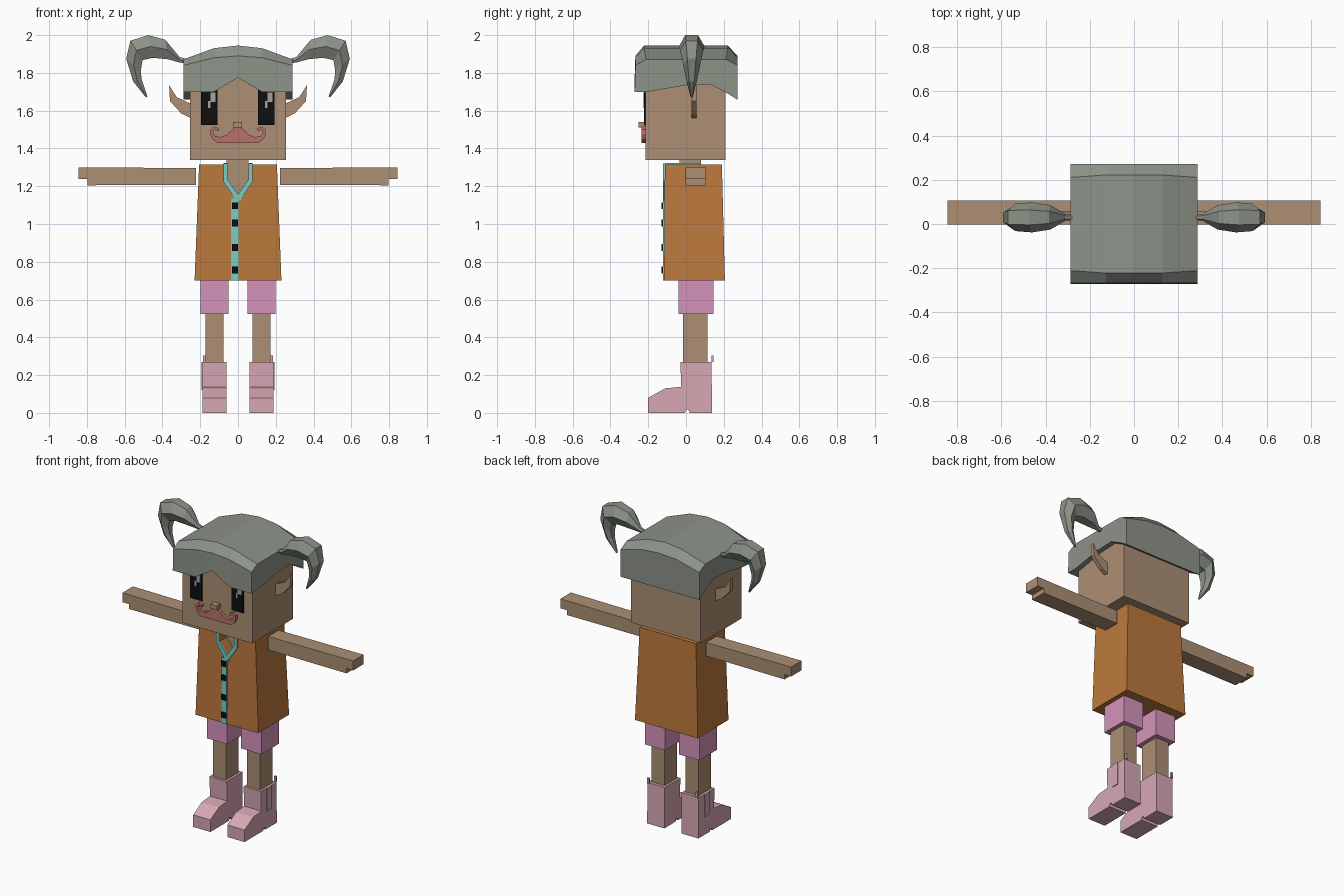
import bpy, bmesh
from mathutils import Vector

cube = bpy.data.objects.get("Cube")
if cube:
    bpy.data.objects.remove(cube, do_unlink=True)


def material(name, *rgb):
    """Flat material from 0-255 display values."""
    lin = [((c / 255 + 0.055) / 1.055) ** 2.4 for c in rgb] + [1]
    m = bpy.data.materials.new(name)
    m.use_nodes = True
    m.diffuse_color = lin
    m.node_tree.nodes["Principled BSDF"].inputs["Base Color"].default_value = lin
    return m


SKIN = material("skin", 172, 143, 117)
HAIR = material("grey hair", 141, 147, 137)
SHIRT = material("orange cloth", 188, 121, 60)
TEAL = material("teal trim", 121, 206, 197)
SHORTS = material("pink cloth", 213, 147, 187)
BOOT = material("rose leather", 215, 168, 180)
BLACK = material("black", 14, 14, 14)
GLINT = material("eye glint", 165, 165, 162)
LIP = material("red moustache", 184, 113, 105)


def loft(name, rings, mat):
    """Skin a list of equal-length point rings and cap both ends."""
    bm = bmesh.new()
    rows = [[bm.verts.new(p) for p in ring] for ring in rings]
    n = len(rows[0])
    for a, b in zip(rows, rows[1:]):
        for i in range(n):
            j = (i + 1) % n
            bm.faces.new((a[i], a[j], b[j], b[i]))
    bm.faces.new(rows[0][::-1])
    bm.faces.new(rows[-1])
    bmesh.ops.recalc_face_normals(bm, faces=bm.faces)
    mesh = bpy.data.meshes.new(name)
    bm.to_mesh(mesh)
    bm.free()
    mesh.materials.append(mat)
    obj = bpy.data.objects.new(name, mesh)
    bpy.context.collection.objects.link(obj)
    return obj


def prism_x(name, pts, x0, x1, mat):
    return loft(name, [[(x, y, z) for y, z in pts] for x in (x0, x1)], mat)


def prism_y(name, pts, y0, y1, mat):
    return loft(name, [[(x, y, z) for x, z in pts] for y in (y0, y1)], mat)


def rect(x0, x1, y0, y1, z):
    return [(x0, y0, z), (x1, y0, z), (x1, y1, z), (x0, y1, z)]


def box(name, x0, x1, y0, y1, z0, z1, mat):
    return loft(name, [rect(x0, x1, y0, y1, z) for z in (z0, z1)], mat)


def flip(pts, s):
    return [(s * x, z) for x, z in pts]


# Head, neck and nose
box("head", -.255, .255, -.215, .21, 1.34, 1.8, SKIN)
box("neck", -.06, .056, -.035, .08, 1.1, 1.36, SKIN)
box("nose", -.027, .022, -.252, -.21, 1.512, 1.54, SKIN)

# Shirt with an open V neck
shirt = loft("shirt", [rect(-.23, .23, -.116, .206, .7),
                       rect(-.206, .206, -.112, .19, 1.315)], SHIRT)
v_neck = [(-.056, 1.34), (-.056, 1.23), (0, 1.15), (.056, 1.23), (.056, 1.34)]
cutter = prism_y("neck_cutter", v_neck, -.2, -.034, SHIRT)
cutter.hide_render = True
mod = shirt.modifiers.new("neck opening", "BOOLEAN")
mod.operation = "DIFFERENCE"
mod.object = cutter
bpy.context.view_layer.objects.active = shirt
bpy.ops.object.modifier_apply(modifier=mod.name)
bpy.data.objects.remove(cutter, do_unlink=True)

# Collar, placket and buttons
collar = [(.055, 1.32), (.078, 1.32), (.078, 1.225), (.01, 1.125),
          (-.02, 1.125), (-.005, 1.15), (.055, 1.235)]
for side, s in (("left", 1), ("right", -1)):
    prism_y(side + "_collar", flip(collar, s), -.121, -.109 + s * .001, TEAL)
    box(side + "_collar_band", s * .057, s * .078, -.11, .08, 1.312, 1.322, TEAL)
box("placket", -.037, .002, -.121, -.11, .7, 1.135, TEAL)
for z in (.757, .875, 1.005, 1.097):
    box("button", -.033, -.001, -.129, -.12, z - .018, z + .018, BLACK)

# Eyes with glints
for side, x in (("left", .15), ("right", -.152)):
    box(side + "_eye", x - .043, x + .043, -.223, -.214, 1.525, 1.71, BLACK)
    box(side + "_glint", x + .006, x + .033, -.226, -.222, 1.645, 1.695, GLINT)
    box(side + "_small_glint", x - .008, x + .006, -.226, -.222, 1.615, 1.65, GLINT)

# Curled moustache
curl = [(0, 1.515), (.02, 1.508), (.06, 1.472), (.09, 1.46), (.12, 1.465),
        (.132, 1.482), (.125, 1.5), (.105, 1.49), (.1, 1.505), (.125, 1.517),
        (.145, 1.5), (.147, 1.475), (.135, 1.45), (.11, 1.43), (0, 1.43)]

# Ear outline
ear = [(.25, 1.56), (.3, 1.585), (.36, 1.65), (.365, 1.735), (.325, 1.672), (.25, 1.637)]

# Boot side profile with heel notch
boot = [(-.2, 0), (-.2, .08), (-.11, .13), (-.025, .138), (-.03, .27), (.135, .27),
        (.138, 0), (.02, 0), (.012, .018), (0, .018), (-.005, 0)]

# Pigtail: outer edge, inner edge (x, z) and half width along y
tail = [((.27, 1.872), (.27, 1.85), .012), ((.31, 1.885), (.31, 1.855), .015),
        ((.385, 1.975), (.37, 1.872), .055), ((.475, 2), (.45, 1.88), .068),
        ((.57, 1.97), (.505, 1.868), .062), ((.592, 1.875), (.515, 1.81), .045),
        ((.555, 1.755), (.51, 1.765), .028), ((.488, 1.67), (.48, 1.675), .006)]


def tail_ring(outer, inner, w, s):
    mid = (Vector(outer) + Vector(inner)) / 2
    section = [(outer, -.5), (outer, .5), (mid, 1), (inner, .5), (inner, -.5), (mid, -1)]
    return [(s * p[0], .03 + k * w, p[1]) for p, k in section]


for side, s in (("left", 1), ("right", -1)):
    prism_y(side + "_moustache", flip(curl, s), -.235, -.21, LIP)
    prism_y(side + "_ear", flip(ear, s), .03, .056, SKIN)
    loft(side + "_pigtail", [tail_ring(*t, s) for t in tail], HAIR)

    # Arm with a notched hand
    arm = [(.222, 1.207), (.797, 1.205), (.797, 1.237), (.845, 1.237),
           (.845, 1.3), (.222, 1.296)]
    prism_y(side + "_arm", flip(arm, s), -.002, .107, SKIN)

    # Leg, shorts and boot
    c = s * .125
    box(side + "_leg", c - .048, c + .048, -.015, .115, .2, .6, SKIN)
    box(side + "_shorts", c - .074, c + .074, -.04, .145, .523, .71, SHORTS)
    prism_x(side + "_boot", boot, c - .063, c + .063, BOOT)
    box(side + "_boot_zip", c + s * .06, c + s * .068, .03, .075, .12, .27, BOOT)
    box(side + "_pull_tab", c + s * .045, c + s * .06, .134, .146, .27, .305, BOOT)

# Hair cap: sections across x, arched crown and a peak in the fringe
sections = []
for x, fringe in ((-.288, 1.7), (-.127, 1.7), (0, 1.775), (.127, 1.7), (.288, 1.7)):
    t = 1 - (x / .288) ** 2
    crown, brow = 1.872 + .073 * t, 1.84 + .05 * t
    k = 1 if t else .95
    profile = [(-.272, fringe), (-.268, brow), (-.222 * k, crown), (.222 * k, crown),
               (.272, brow), (.272, 1.658), (.222, 1.69), (.13, 1.74),
               (0, 1.735), (-.2, fringe)]
    sections.append([(x, y, z) for y, z in profile])
loft("hair_cap", sections, HAIR)
